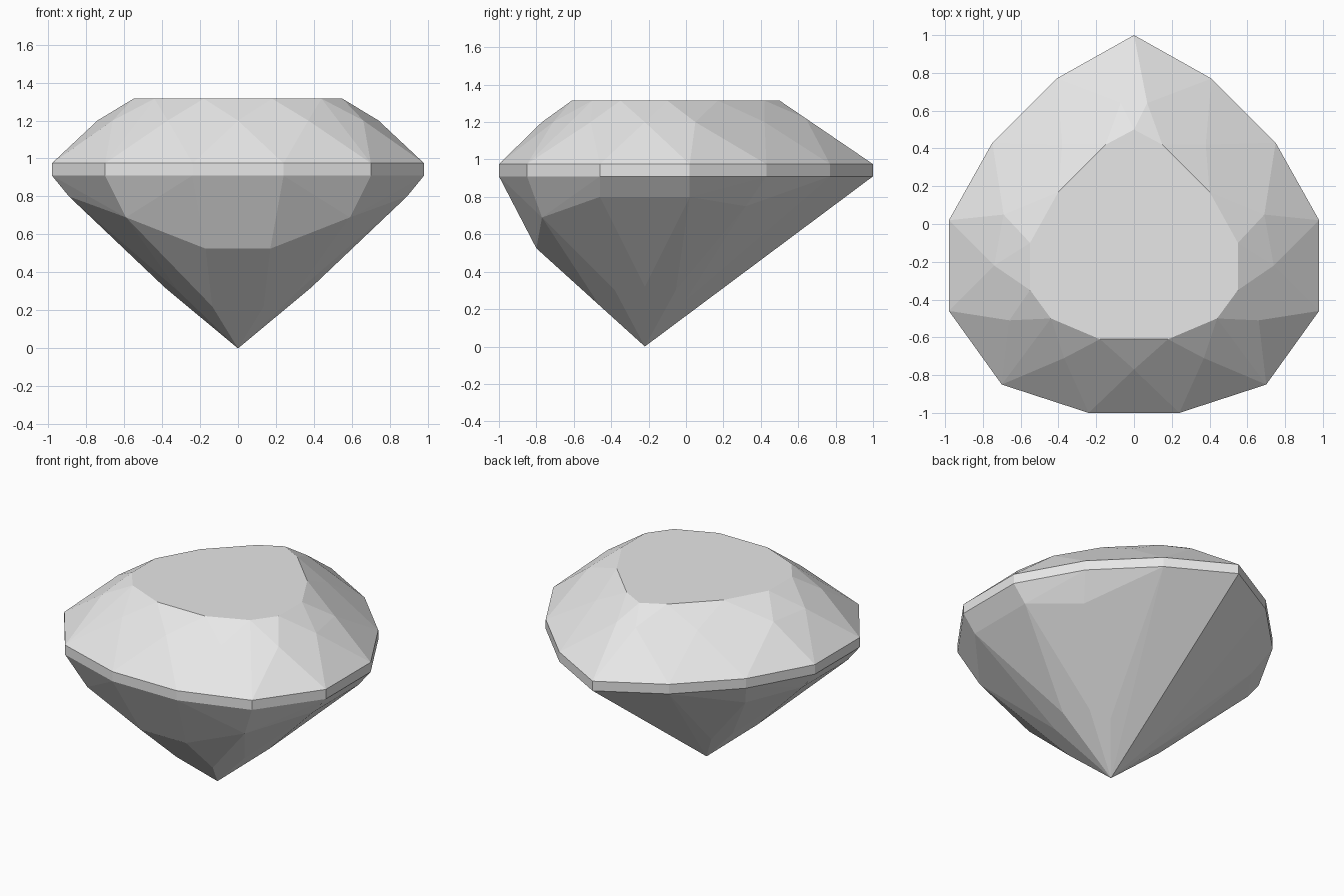
import bpy
import bmesh
import math

cube = bpy.data.objects.get("Cube")
if cube:
    bpy.data.objects.remove(cube, do_unlink=True)

GIRDLE_LOW, GIRDLE_HIGH, TABLE_Z, STAR_Z = 0.91, 0.975, 1.315, 1.2

# Half outlines on the +x side, from the blunt front to the pointed back
girdle = [(0.24, -1), (0.70, -0.85), (0.98, -0.46), (0.98, 0.02),
          (0.75, 0.43), (0.41, 0.77), (0, 1)]
table = [(0.18, -0.61), (0.44, -0.50), (0.55, -0.35), (0.55, -0.10),
         (0.40, 0.17), (0.15, 0.42), (0, 0.50)]
crown_stars = [(0, -0.77), (0.37, -0.71), (0.66, -0.51), (0.74, -0.22),
               (0.69, 0.05), (0.38, 0.42)]

# Pavilion corners under the girdle, then the corners nearer the tip
pavilion_upper = [(0.17, -0.80, 0.525), (0.59, -0.77, 0.69), (0.89, -0.46, 0.80),
                  (0.89, 0.02, 0.80), (0.67, 0.32, 0.75)]
pavilion_lower = [(0.135, -0.463, 0.22), (0.313, -0.38, 0.30), (0.385, -0.22, 0.32),
                  (0.31, -0.055, 0.30), (0.19, 0, 0.25)]
tip = (0, -0.22, 0)


def at_height(outline, z):
    return [(x, y, z) for x, y in outline]


half = (at_height(girdle, GIRDLE_LOW) + at_height(girdle, GIRDLE_HIGH)
        + at_height(table, TABLE_Z) + at_height(crown_stars, STAR_Z)
        + [(0.07, 0.64, 1.22)] + pavilion_upper + pavilion_lower + [tip])
points = set(half) | {(-x if x else 0, y, z) for x, y, z in half}

# The cut stone is convex, so its facets are the hull of its corners
bm = bmesh.new()
for p in sorted(points):
    bm.verts.new(p)
hull = bmesh.ops.convex_hull(bm, input=bm.verts[:])
loose = {v for v in hull["geom_interior"] + hull["geom_unused"]
         if isinstance(v, bmesh.types.BMVert)}
bmesh.ops.delete(bm, geom=list(loose), context='VERTS')

# Merge triangles that belong to one facet
bmesh.ops.dissolve_limit(bm, angle_limit=math.radians(2),
                         verts=bm.verts[:], edges=bm.edges[:])
bmesh.ops.recalc_face_normals(bm, faces=bm.faces[:])

mesh = bpy.data.meshes.new("gemstone")
bm.to_mesh(mesh)
bm.free()
gemstone = bpy.data.objects.new("gemstone", mesh)
bpy.context.collection.objects.link(gemstone)

# Pale grey stone
color = (0.8, 0.8, 0.8, 1)
material = bpy.data.materials.new("pale_grey")
material.use_nodes = True
material.diffuse_color = color
for node in material.node_tree.nodes:
    if node.type == 'BSDF_PRINCIPLED':
        node.inputs["Base Color"].default_value = color
mesh.materials.append(material)
